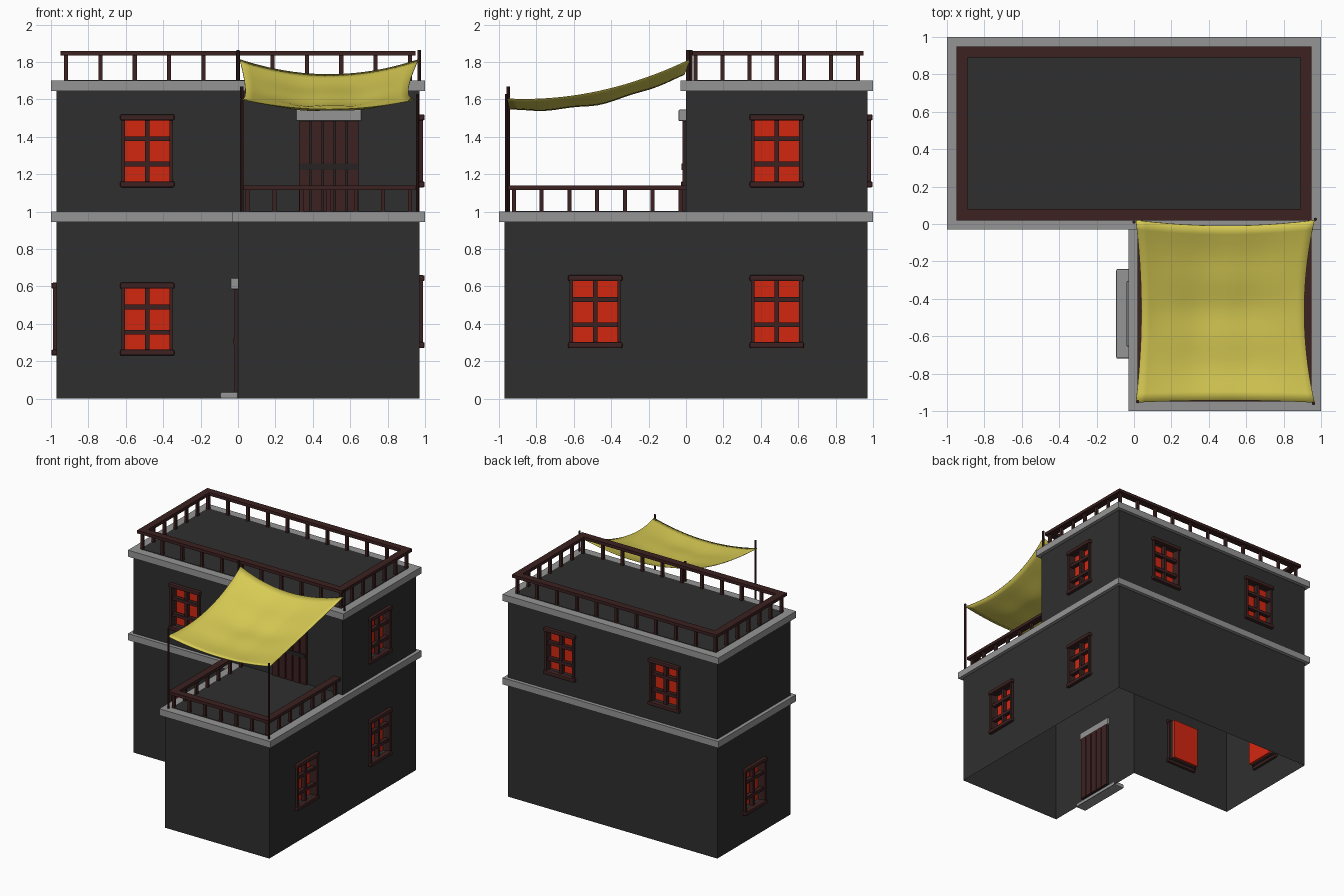
import bpy, bmesh, math
from mathutils import Matrix, Vector

if "Cube" in bpy.data.objects:
    bpy.data.objects.remove(bpy.data.objects["Cube"])


def material(name, r, g, b):
    m = bpy.data.materials.new(name)
    m.use_nodes = True
    m.diffuse_color = (r, g, b, 1)
    m.node_tree.nodes["Principled BSDF"].inputs["Base Color"].default_value = (r, g, b, 1)
    return m


PLASTER = material("dark plaster", .028, .028, .028)
STONE = material("grey stone", .30, .30, .30)
WOOD = material("brown wood", .046, .015, .015)
DARK = material("dark iron", .02, .016, .016)
GLASS = material("red glass", .65, .02, .005)
CLOTH = material("yellow cloth", .70, .61, .09)


def finish(name, bm, mat, bevel=0):
    mesh = bpy.data.meshes.new(name)
    bm.to_mesh(mesh)
    bm.free()
    obj = bpy.data.objects.new(name, mesh)
    bpy.context.collection.objects.link(obj)
    if mat:
        mesh.materials.append(mat)
    if bevel:
        mod = obj.modifiers.new("soft edges", "BEVEL")
        mod.width, mod.segments = bevel, 2
    return obj


def add_box(bm, x, y, z, matrix=Matrix()):
    """Box from (min, max) pairs on each axis."""
    size = Matrix.Diagonal((x[1] - x[0], y[1] - y[0], z[1] - z[0], 1))
    mid = Matrix.Translation([(a + b) / 2 for a, b in (x, y, z)])
    bmesh.ops.create_cube(bm, size=1, matrix=matrix @ mid @ size)


def boxes(name, items, mat, matrix=Matrix(), bevel=0):
    bm = bmesh.new()
    for x, y, z in items:
        add_box(bm, x, y, z, matrix)
    return finish(name, bm, mat, bevel)


def span(c, half):
    return (c - half, c + half)


def wall_frame(x, y, z, turn):
    """Local frame whose -y axis points out of the wall."""
    return Matrix.Translation((x, y, z)) @ Matrix.Rotation(math.radians(turn), 4, "Z")


W = .97   # wall half size

# window openings: name, x, y, sill height, turn
WINDOWS = [
    ("front_lower", -.485, 0, .23, 0), ("front_upper", -.485, 0, 1.13, 0),
    ("right_lower_front", W, -.485, .27, 90), ("right_lower_back", W, .485, .27, 90),
    ("right_upper", W, .485, 1.13, 90),
    ("back_upper_right", .485, W, 1.13, 180), ("back_upper_left", -.485, W, 1.13, 180),
    ("left_lower", -W, .485, .23, -90),
]

cutter_bm = bmesh.new()
for name, x, y, z, turn in WINDOWS:
    m = wall_frame(x, y, z, turn)
    add_box(cutter_bm, span(0, .122), (-.05, .055), (.025, .365), m)
    boxes(name + "_window_pane", [(span(0, .122), (.05, .07), (.025, .365))], GLASS, m)
    boxes(name + "_window_jambs", [(span(s * .128, .009), (-.018, .03), (.02, .37))
                                   for s in (-1, 1)], WOOD, m)
    boxes(name + "_window_sill_and_header", [(span(0, .145), (-.028, .02), span(h, .016))
                                             for h in (.016, .374)], WOOD, m, .008)
    boxes(name + "_window_bars", [(span(0, .0125), (0, .035), (.03, .36))]
          + [(span(0, .122), (-.003, .03), span(h, .013)) for h in (.125, .26)], WOOD, m)
cutter = finish("window_cutter", cutter_bm, None)
cutter.hide_render = True


# walls: extruded plan with window pockets
def walls(name, plan, z0, z1):
    bm = bmesh.new()
    face = bm.faces.new([bm.verts.new((x, y, z0)) for x, y in plan])
    top = bmesh.ops.extrude_face_region(bm, geom=[face], use_keep_orig=True)["geom"]
    bmesh.ops.translate(bm, vec=(0, 0, z1 - z0),
                        verts=[v for v in top if isinstance(v, bmesh.types.BMVert)])
    bmesh.ops.recalc_face_normals(bm, faces=bm.faces)
    obj = finish(name, bm, PLASTER)
    mod = obj.modifiers.new("pockets", "BOOLEAN")
    mod.object, mod.operation, mod.solver = cutter, "DIFFERENCE", "EXACT"
    bpy.context.view_layer.update()
    evaluated = obj.evaluated_get(bpy.context.evaluated_depsgraph_get())
    mesh = bpy.data.meshes.new_from_object(evaluated)
    obj.modifiers.clear()
    obj.data = mesh
    # open underside
    bm = bmesh.new()
    bm.from_mesh(mesh)
    base = [f for f in bm.faces if all(abs(v.co.z - z0) < .001 for v in f.verts)]
    bmesh.ops.delete(bm, geom=base, context="FACES")
    bm.to_mesh(mesh)
    bm.free()


walls("lower_walls", [(-W, 0), (0, 0), (0, -W), (W, -W), (W, W), (-W, W)], 0, .975)
walls("upper_walls", [(-W, 0), (W, 0), (W, W), (-W, W)], .98, 1.69)
bpy.data.objects.remove(cutter)

# stone ledges and floors
boxes("middle_ledge", [((-1, 1), (-.03, 1), (.945, 1)), ((-.03, 1), (-1, 0), (.945, 1))], STONE)
boxes("roof_ledge", [((-1, 1), (-.03, 1), (1.645, 1.7))], STONE)
boxes("roof_floor", [(span(0, .93), (.04, .93), (1.695, 1.704))], PLASTER)
boxes("terrace_floor", [((.04, .93), (-.93, 0), (.995, 1.004))], PLASTER)


# railings: posts and flat handrail along a path of corners
def railing(name, corners, spans, z0, z1):
    posts, rails = [], []
    for (a, b), n in zip(zip(corners, corners[1:]), spans):
        a, b = Vector(a), Vector(b)
        for i in range(n + 1):
            p = a.lerp(b, i / n)
            posts.append((span(p.x, .011), span(p.y, .011), (z0, z1 - .01)))
        rails.append(((min(a.x, b.x) - .03, max(a.x, b.x) + .03),
                      (min(a.y, b.y) - .03, max(a.y, b.y) + .03), (z1 - .025, z1)))
    boxes(name + "_posts", posts, WOOD)
    boxes(name + "_handrail", rails, WOOD)


R = .92
railing("roof_railing", [(-R, .05), (R, .05), (R, R), (-R, R), (-R, .05)], (10, 6, 10, 6), 1.7, 1.86)
railing("terrace_railing", [(.05, -.03), (.05, -R), (R, -R), (R, -.03)], (6, 6, 6), 1, 1.14)


# plank doors with stone lintels
def door(name, x, y, z, height, turn):
    m = wall_frame(x, y, z, turn)
    w = .325 / 5
    boxes(name + "_backing", [(span(0, .16), (-.008, .012), (0, height))], DARK, m)
    boxes(name + "_planks", [(span((i - 2) * w, w / 2 - .004), (-.018, .02), (0, height))
                             for i in range(5)], WOOD, m)
    boxes(name + "_crossbar", [(span(0, .155), (-.024, 0), span(height * .49, .018))], DARK, m)
    boxes(name + "_lintel", [(span(0, .175), (-.04, .02), (height - .005, height + .055))],
          STONE, m, .006)


door("terrace_door", .485, 0, 1, .49, 0)
door("entrance_door", 0, -.48, .035, .555, -90)
boxes("entrance_step", [((-.095, 0), (-.72, -.24), (0, .035))], STONE, bevel=.008)

# canopy poles
for name, x, y, z0, z1 in [("front_left", .96, -.96, 1, 1.63), ("front_right", .02, -.95, 1, 1.67),
                           ("back_left", .97, .025, 1.69, 1.865), ("back_right", 0, .01, 1.69, 1.865)]:
    bm = bmesh.new()
    bmesh.ops.create_cone(bm, cap_ends=True, segments=8, radius1=.009, radius2=.009, depth=z1 - z0,
                          matrix=Matrix.Translation((x, y, (z0 + z1) / 2)))
    finish(name + "_canopy_pole", bm, WOOD)

# sagging canopy hung from its four corners
bm = bmesh.new()
bmesh.ops.create_grid(bm, x_segments=20, y_segments=20, size=.5)
for v in bm.verts:
    u, t = v.co.x + .5, v.co.y + .5
    bu, bt = 4 * u * (1 - u), 4 * t * (1 - t)
    x = .01 + .955 * u + bt * (.03 * (1 - u) - .055 * u)
    y = -.955 + .975 * t + bu * (.012 * (1 - t) - .03 * t)
    sag = bu * (.055 + .025 * t) + .012 * bt
    folds = .012 * bu * bt * math.sin(9 * (u - t)) * math.sin(9 * (u + t))
    v.co = (x, y, 1.605 + .21 * t ** 2 - sag + folds)
canopy = finish("canopy", bm, CLOTH)
canopy.modifiers.new("cloth thickness", "SOLIDIFY").thickness = .004
for p in canopy.data.polygons:
    p.use_smooth = True
